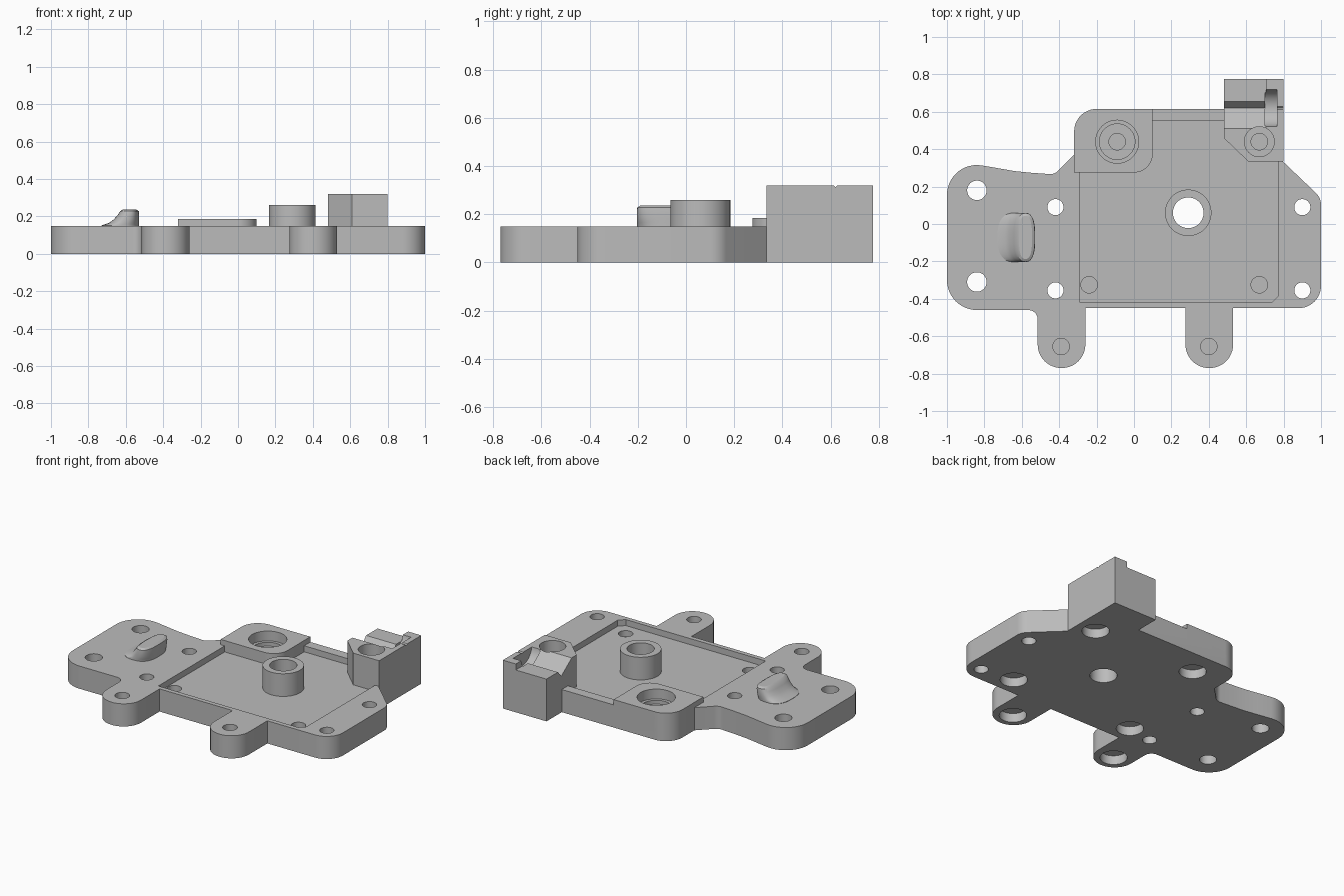
import bpy, bmesh, math
from mathutils import Vector

if "Cube" in bpy.data.objects:
    bpy.data.objects.remove(bpy.data.objects["Cube"])

grey = bpy.data.materials.new("mid grey")
grey.diffuse_color = (0.5, 0.5, 0.5, 1)
grey.use_nodes = True
grey.node_tree.nodes["Principled BSDF"].inputs["Base Color"].default_value = grey.diffuse_color


def make(name, bm):
    bmesh.ops.recalc_face_normals(bm, faces=bm.faces)
    me = bpy.data.meshes.new(name)
    bm.to_mesh(me)
    bm.free()
    me.materials.append(grey)
    ob = bpy.data.objects.new(name, me)
    bpy.context.collection.objects.link(ob)
    return ob


def rounded(points, n=12):
    """Turn (x, y, radius) corners into a filleted outline."""
    out = []
    for i, p in enumerate(points):
        c = Vector(p[:2])
        r = p[2] if len(p) > 2 else 0
        if not r:
            out.append(c)
            continue
        a = (Vector(points[i - 1][:2]) - c).normalized()
        b = (Vector(points[(i + 1) % len(points)][:2]) - c).normalized()
        half = a.angle(b) / 2
        mid = c + (a + b).normalized() * r / math.sin(half)
        s = c + a * r / math.tan(half) - mid
        e = c + b * r / math.tan(half) - mid
        sweep = s.angle_signed(e)
        a0 = math.atan2(s.y, s.x)
        for k in range(n + 1):
            t = a0 - sweep * k / n
            out.append(mid + r * Vector((math.cos(t), math.sin(t))))
    return out


def prism(name, outline, lo, hi, axis="z"):
    """Extrude an outline along z (xy outline) or x (yz outline)."""
    bm = bmesh.new()

    def place(p, h):
        return (p[0], p[1], h) if axis == "z" else (h, p[0], p[1])
    bot = [bm.verts.new(place(p, lo)) for p in outline]
    top = [bm.verts.new(place(p, hi)) for p in outline]
    bm.faces.new(bot)
    bm.faces.new(top)
    for i in range(len(bot)):
        j = (i + 1) % len(bot)
        bm.faces.new((bot[i], bot[j], top[j], top[i]))
    return make(name, bm)


def circle(x, y, r, n=48):
    return [(x + r * math.cos(2 * math.pi * k / n), y + r * math.sin(2 * math.pi * k / n)) for k in range(n)]


def combine(target, other, op):
    m = target.modifiers.new(op, "BOOLEAN")
    m.operation, m.solver, m.object = op, "EXACT", other
    bpy.context.view_layer.objects.active = target
    bpy.ops.object.modifier_apply(modifier=m.name)
    bpy.data.objects.remove(other)


# base plate with two round lugs
outline = [
    (-1, 0.345, 0.16), (-0.72, 0.297), (-0.64, 0.283), (-0.55, 0.274), (-0.425, 0.265, 0.06),
    (-0.32, 0.37), (-0.32, 0.615, 0.12), (0.60, 0.615), (0.60, 0.60), (0.79, 0.60), (0.79, 0.34),
    (1, 0.14, 0.09), (1, -0.45, 0.12),
    (0.53, -0.45), (0.53, -0.77, 0.126), (0.275, -0.77, 0.126), (0.275, -0.45),
    (-0.26, -0.45), (-0.26, -0.77, 0.126), (-0.515, -0.77, 0.126), (-0.515, -0.46, 0.05),
    (-1, -0.46, 0.16)]
body = prism("mounting_plate", rounded(outline), 0, 0.15)

# shallow pocket in the top
pocket = [(-0.29, -0.42), (0.735, -0.42), (0.77, -0.385), (0.77, 0.55), (-0.29, 0.55)]
combine(body, prism("pocket_cutter", pocket, 0.11, 0.5), "DIFFERENCE")

# raised corner pad
pad = [(-0.32, 0.275), (-0.32, 0.615, 0.12), (0.10, 0.615), (0.10, 0.275, 0.1)]
combine(body, prism("corner_pad", rounded(pad), 0.08, 0.185), "UNION")

# central boss
combine(body, prism("boss", circle(0.29, 0.06, 0.124), 0.08, 0.26), "UNION")

# tall clamp block with sloped groove and wheel slot
block = prism("clamp_block", [(0.48, 0.775), (0.48, 0.46), (0.61, 0.335), (0.80, 0.335), (0.80, 0.775)], 0, 0.32)
groove = [(0.51, 0.321), (0.62, 0.24), (0.655, 0.28), (0.80, 0.28), (0.80, 0.40), (0.51, 0.40)]
combine(block, prism("groove_cutter", groove, 0.4, 0.705, "x"), "DIFFERENCE")
combine(block, prism("wheel_cutter", circle(0.62, 0.335, 0.1), 0.70, 0.765, "x"), "DIFFERENCE")
combine(block, prism("nick_cutter", [(0.60, 0.33), (0.62, 0.312), (0.64, 0.33)], 0.7, 0.9, "x"), "DIFFERENCE")
combine(body, block, "UNION")

# fin with a flared left side, lofted from rounded sections (z, left x, right x, half length)
bm = bmesh.new()
rings = []
for z, x0, x1, h in [(0.13, -0.73, -0.528, 0.132), (0.152, -0.73, -0.528, 0.132), (0.165, -0.69, -0.528, 0.132),
                     (0.185, -0.663, -0.528, 0.132), (0.21, -0.642, -0.528, 0.132),
                     (0.228, -0.63, -0.53, 0.13), (0.237, -0.615, -0.545, 0.115)]:
    ring = []
    for k in range(40):
        t = 2 * math.pi * k / 40
        c, s = math.cos(t), math.sin(t)
        ring.append(bm.verts.new(((x0 + x1) / 2 + (x1 - x0) / 2 * math.copysign(abs(c) ** 0.75, c),
                                  -0.072 + h * math.copysign(abs(s) ** 0.75, s), z)))
    rings.append(ring)
for a, b in zip(rings, rings[1:]):
    for k in range(40):
        j = (k + 1) % 40
        bm.faces.new((a[k], a[j], b[j], b[k]))
bm.faces.new(rings[0])
bm.faces.new(rings[-1])
combine(body, make("fin", bm), "UNION")

# holes: x, y, radius, bottom, top
holes = [(-0.84, 0.18, 0.052, -1, 1), (-0.84, -0.31, 0.052, -1, 1), (0.29, 0.06, 0.082, -1, 1)]
holes += [(x, y, 0.043, -1, 1) for x in (-0.42, 0.90) for y in (0.09, -0.355)]
# screw holes with wide pockets underneath and a thin web between
for x, y in [(-0.39, -0.655), (0.40, -0.655), (-0.24, -0.325), (0.67, -0.325), (-0.09, 0.44), (0.67, 0.44)]:
    holes += [(x, y, 0.044, 0.072, 0.5), (x, y, 0.082, -0.5, 0.06)]
# stepped recesses in the pad and block
holes += [(-0.09, 0.44, 0.115, 0.12, 0.5), (-0.09, 0.44, 0.095, 0.095, 0.5), (0.67, 0.44, 0.08, 0.2, 0.5)]
for x, y, r, lo, hi in holes:
    combine(body, prism("hole_cutter", circle(x, y, r), lo, hi), "DIFFERENCE")

bpy.ops.object.select_all(action="DESELECT")
body.select_set(True)
bpy.context.view_layer.objects.active = body
bpy.ops.object.shade_smooth_by_angle(angle=math.radians(30))
